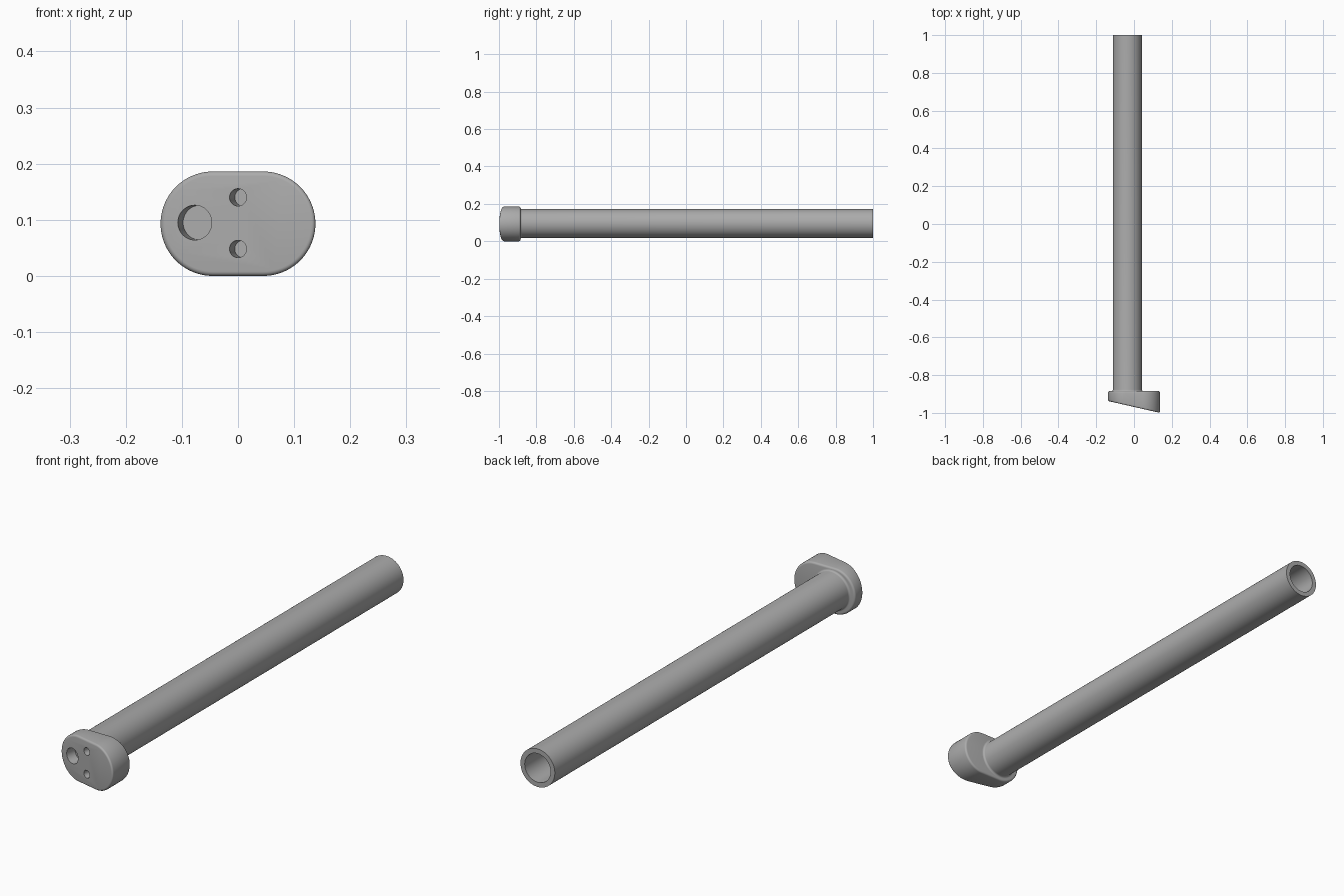
import bpy, bmesh, math
from mathutils import Vector, Matrix

old = bpy.data.objects.get("Cube")
if old:
    bpy.data.objects.remove(old, do_unlink=True)

MID_Z = 0.093        # height of the main axis
BACK_Y = -0.885      # back of the head
SLOPE = 0.228        # slant of the head's front face
HEAD_R, HALF_FLAT = 0.093, 0.045


def front_y(x):
    return -0.9685 - SLOPE * x


grey = bpy.data.materials.new("plain grey")
grey.use_nodes = True
colour = (0.41, 0.41, 0.41, 1)
grey.diffuse_color = colour
grey.node_tree.nodes["Principled BSDF"].inputs["Base Color"].default_value = colour


def make_object(name, bm):
    bmesh.ops.recalc_face_normals(bm, faces=bm.faces)
    mesh = bpy.data.meshes.new(name)
    bm.to_mesh(mesh)
    bm.free()
    mesh.materials.append(grey)
    obj = bpy.data.objects.new(name, mesh)
    bpy.context.collection.objects.link(obj)
    return obj


def activate(obj):
    bpy.ops.object.select_all(action='DESELECT')
    obj.select_set(True)
    bpy.context.view_layer.objects.active = obj


# Hollow tube, turned about its axis, with a small fillet where it meets the head
R, BORE, FILLET = 0.077, 0.058, 0.008
profile = [(0, BACK_Y), (BORE, BACK_Y), (BORE, 1), (R, 1)]
for i in range(7):
    a = math.pi / 2 * i / 6
    profile.append((R + FILLET * (1 - math.cos(a)), BACK_Y + FILLET * (1 - math.sin(a))))
profile.append((R + FILLET, BACK_Y - 0.01))
bm = bmesh.new()
verts = [bm.verts.new((-0.035 + r, y, MID_Z + 0.002)) for r, y in profile]
edges = [bm.edges.new(pair) for pair in zip(verts, verts[1:])]
bmesh.ops.spin(bm, geom=verts + edges, cent=(-0.035, 0, MID_Z + 0.002), axis=(0, 1, 0),
               angle=math.tau, steps=96, use_duplicate=False)
bmesh.ops.remove_doubles(bm, verts=bm.verts, dist=1e-5)
tube = make_object("tube", bm)

# Head: rounded slab with a slanted front
bm = bmesh.new()
outline = []
N = 40
for side in (1, -1):
    for i in range(N + 1):
        a = -math.pi / 2 + math.pi * i / N
        outline.append((side * (HALF_FLAT + HEAD_R * math.cos(a)), MID_Z + side * HEAD_R * math.sin(a)))
back = [bm.verts.new((x, BACK_Y, z)) for x, z in outline]
front = [bm.verts.new((x, front_y(x), z)) for x, z in outline]
bm.faces.new(back)
bm.faces.new(front)
for i in range(len(outline)):
    j = (i + 1) % len(outline)
    bm.faces.new((back[i], back[j], front[j], front[i]))
head = make_object("head", bm)
bevel = head.modifiers.new("rounded rim", 'BEVEL')
bevel.width = 0.008
bevel.segments = 4
bevel.limit_method = 'ANGLE'
bevel.angle_limit = math.radians(40)
activate(head)
bpy.ops.object.modifier_apply(modifier=bevel.name)

# Blind holes, drilled square to the slanted front
inward = Vector((SLOPE, 1, 0)).normalized()
turn = inward.to_track_quat('Z', 'Y').to_matrix().to_4x4()
DEPTH = 0.042
for x, z, r in ((-0.077, MID_Z + 0.002, 0.031), (0, 0.140, 0.0155), (0, 0.048, 0.0155)):
    bm = bmesh.new()
    place = Matrix.Translation(Vector((x, front_y(x), z))) @ turn
    bmesh.ops.create_cone(bm, cap_ends=True, segments=48, radius1=r, radius2=r,
                          depth=2 * DEPTH, matrix=place)
    cutter = make_object("hole_cutter", bm)
    cutter.hide_render = True
    cut = head.modifiers.new("hole", 'BOOLEAN')
    cut.operation = 'DIFFERENCE'
    cut.solver = 'EXACT'
    cut.object = cutter
    activate(head)
    bpy.ops.object.modifier_apply(modifier=cut.name)
    bpy.data.objects.remove(cutter, do_unlink=True)

for obj in (tube, head):
    activate(obj)
    bpy.ops.object.shade_smooth_by_angle(angle=math.radians(35))
